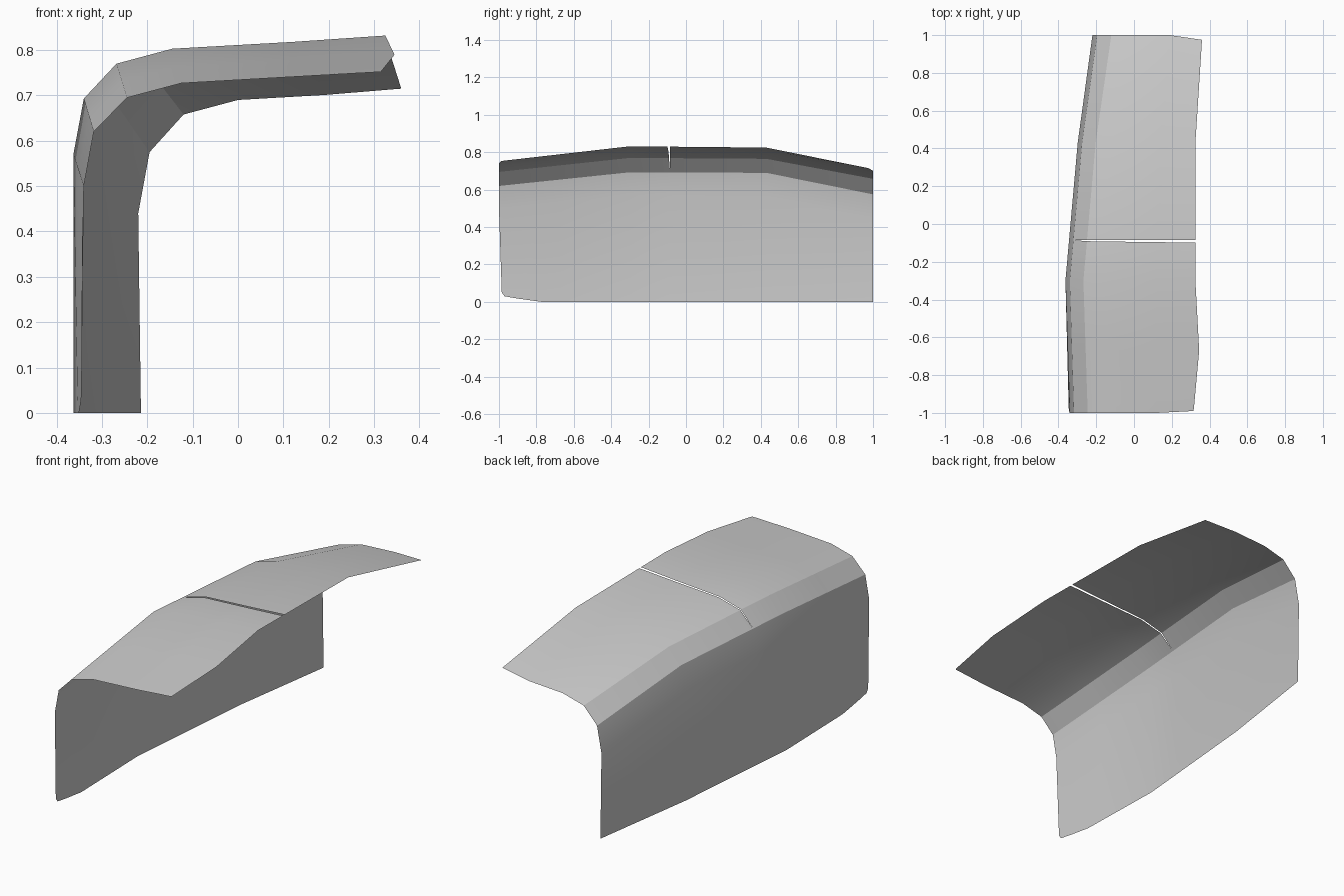
import bpy, bmesh, math

cube = bpy.data.objects.get("Cube")
if cube:
    bpy.data.objects.remove(cube, do_unlink=True)

grey = bpy.data.materials.new("plain grey")
grey.use_nodes = True
colour = (0.6, 0.6, 0.6, 1)
grey.diffuse_color = colour
grey.node_tree.nodes["Principled BSDF"].inputs["Base Color"].default_value = colour

# Cross-sections (x, z) from wall foot to roof rim, keyed by y
SECTIONS = {
    -1.0: [(-.345, 0), (-.34, .50), (-.318, .62), (-.245, .695), (-.125, .727), (.12, .741), (.32, .752)],
    -0.3: [(-.363, 0), (-.363, .57), (-.34, .693), (-.268, .77), (-.145, .803), (.12, .818), (.325, .832)],
    0.43: [(-.298, 0), (-.298, .565), (-.275, .69), (-.203, .765), (-.085, .796), (.14, .812), (.325, .825)],
    1.0: [(-.214, 0), (-.22, .44), (-.195, .575), (-.12, .658), (0, .69), (.19, .701), (.36, .715)],
}
RIM = [(-1, .315), (-.67, .345), (-.3, .325), (.43, .325), (1, .36)]
FOOT = {-1: .05, -.9: .018}
SLIT_Y = -.085
SLIT_WIDTH = [0, 0, 0, .006, .008, .011, .014]


def blend(a, b, t):
    return a + (b - a) * t


def section(y):
    keys = sorted(SECTIONS)
    for a, b in zip(keys, keys[1:]):
        if a <= y <= b:
            t = (y - a) / (b - a)
            return [(blend(p[0], q[0], t), blend(p[1], q[1], t))
                    for p, q in zip(SECTIONS[a], SECTIONS[b])]


def rim_x(y):
    for (a, p), (b, q) in zip(RIM, RIM[1:]):
        if a <= y <= b:
            return blend(p, q, (y - a) / (b - a))


# Bent sheet lofted along y, with a tapered slit left open in the roof
bm = bmesh.new()
stations = [-1, -.97, -.9, -.77, -.67, -.3, "slit", SLIT_Y, .43, 1]
rows = []
for s in stations:
    base = SLIT_Y if s == "slit" else s
    row = []
    last = len(SLIT_WIDTH) - 1
    for i, (x, z) in enumerate(section(base)):
        y = base - (SLIT_WIDTH[i] if s == "slit" else 0)
        if i == last:
            x = rim_x(base)
            y = {-1: -.99, 1: .975}.get(s, y)
        if i == 0:
            z = FOOT.get(s, .03 if s == -.97 else 0)
            y = -.985 if s == -1 else y
        row.append(bm.verts.new((x, y, z)))
    rows.append(row)

for s, a, b in zip(stations, rows, rows[1:]):
    for i in range(len(a) - 1):
        if s == "slit":
            continue
        bm.faces.new((a[i], a[i + 1], b[i + 1], b[i]))
bmesh.ops.remove_doubles(bm, verts=bm.verts, dist=.001)
bmesh.ops.recalc_face_normals(bm, faces=bm.faces)
# Outer side of the sheet faces up and outward
if sum(f.normal.z * f.calc_area() for f in bm.faces) < 0:
    bmesh.ops.reverse_faces(bm, faces=bm.faces)

mesh = bpy.data.meshes.new("curved_panel")
bm.to_mesh(mesh)
bm.free()
panel = bpy.data.objects.new("curved_panel", mesh)
bpy.context.collection.objects.link(panel)
mesh.materials.append(grey)
bpy.ops.object.select_all(action="DESELECT")
panel.select_set(True)
bpy.context.view_layer.objects.active = panel
bpy.ops.object.shade_smooth_by_angle(angle=math.radians(28))
